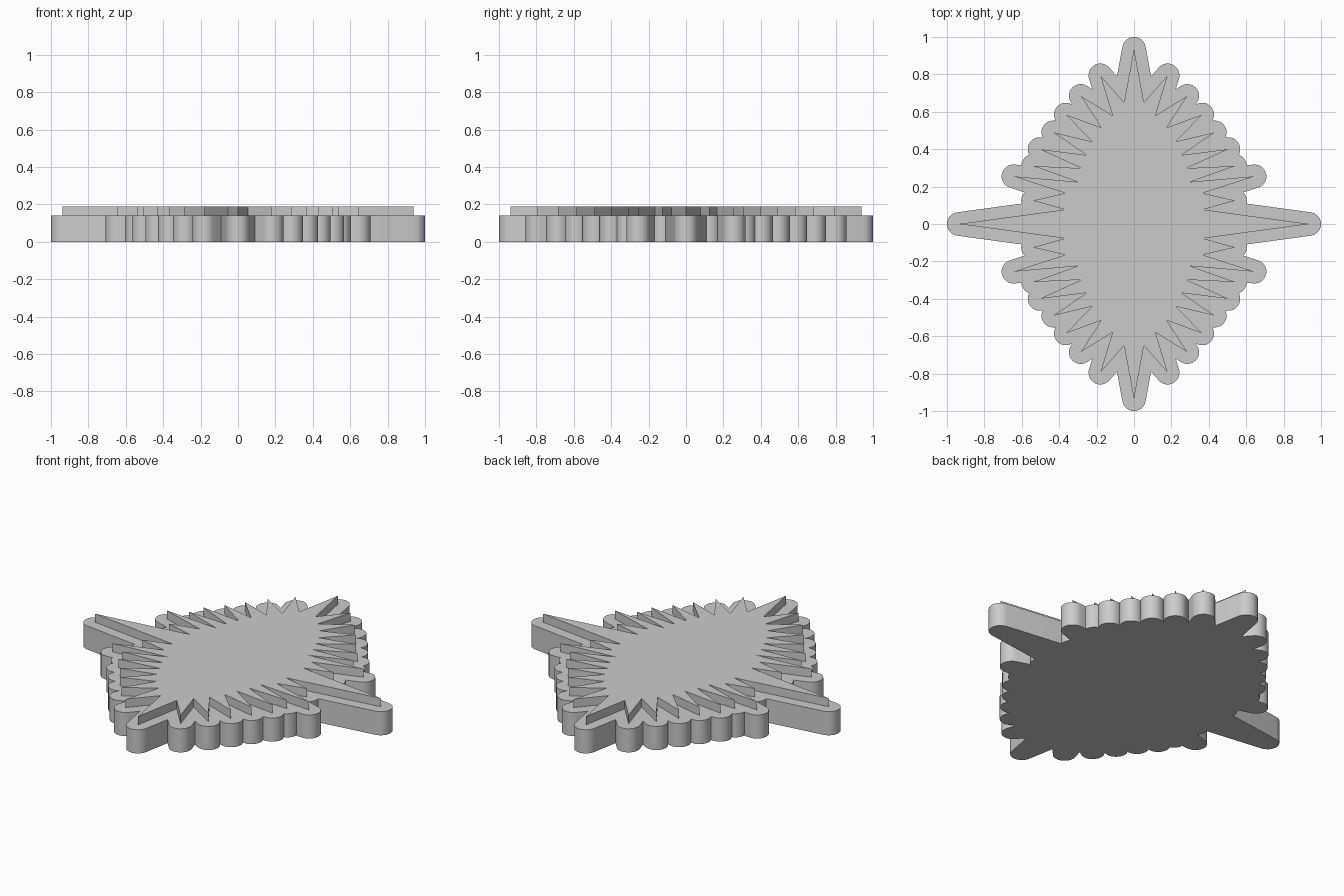
import bpy
import bmesh
import math
from mathutils import Vector
from mathutils.geometry import intersect_line_line_2d

if "Cube" in bpy.data.objects:
    bpy.data.objects.remove(bpy.data.objects["Cube"], do_unlink=True)

RIM = 0.063        # how far the base extends past the star
BASE_TOP = 0.14
STAR_TOP = 0.19
ARC_STEPS = 16

grey = bpy.data.materials.new("light grey")
grey.use_nodes = True
grey.diffuse_color = (0.6, 0.6, 0.6, 1)
grey.node_tree.nodes["Principled BSDF"].inputs["Base Color"].default_value = (0.6, 0.6, 0.6, 1)

# One quarter of the star, from the back point round to the left point
tips = [(0, .937), (.18, .795), (.285, .685), (.365, .585), (.432, .49),
        (.505, .40), (.54, .31), (.645, .255), (.54, .125), (.937, 0)]
valleys = [(.053, .65), (.115, .58), (.175, .515), (.222, .44), (.252, .368),
           (.28, .298), (.30, .225), (.368, .165), (.37, .077)]


def star_outline():
    quarter = [tips[0]]
    for valley, tip in zip(valleys, tips[1:]):
        quarter += [valley, tip]
    half = quarter + [(x, -y) for x, y in reversed(quarter[:-1])]
    ring = half + [(-x, y) for x, y in reversed(half[1:-1])]
    return [Vector(p) for p in ring]


def left_normal(a, b):
    d = (b - a).normalized()
    return Vector((-d.y, d.x))


def rounded_spike(a, tip, b):
    """Offset path around one spike: edge, round end, edge."""
    n1, n2 = left_normal(a, tip), left_normal(tip, b)
    start = math.atan2(n1.y, n1.x)
    sweep = (start - math.atan2(n2.y, n2.x)) % math.tau
    path = [a + n1 * RIM]
    for k in range(ARC_STEPS + 1):
        t = start - sweep * k / ARC_STEPS
        path.append(tip + RIM * Vector((math.cos(t), math.sin(t))))
    return path + [b + n2 * RIM]


def crossing(p, q):
    """First place where path p, after its tip, meets path q."""
    for i in range(len(p) // 2, len(p) - 1):
        hits = []
        for j in range(len(q) - 1):
            hit = intersect_line_line_2d(p[i], p[i + 1], q[j], q[j + 1])
            if hit:
                hits.append(((hit - p[i]).length, j, hit))
        if hits:
            _, j, hit = min(hits, key=lambda h: h[0])
            return i, j, hit
    return None


def rounded_outline(ring):
    """Trim neighbouring spike paths where they meet and join them."""
    count = len(ring)
    paths = [rounded_spike(ring[i - 1], ring[i], ring[(i + 1) % count])
             for i in range(0, count, 2)]
    n = len(paths)
    meets = [crossing(paths[i], paths[(i + 1) % n]) for i in range(n)]
    outline = []
    for i, path in enumerate(paths):
        before, after = meets[i - 1], meets[i]
        first = before[1] + 1 if before else 1
        last = after[0] if after else len(path) - 2
        outline += path[first:last + 1]
        if after:
            outline.append(after[2])
    return outline


def slab(name, outline, z0, z1):
    bm = bmesh.new()
    face = bm.faces.new([bm.verts.new((p.x, p.y, z0)) for p in outline])
    lifted = bmesh.ops.extrude_face_region(bm, geom=[face], use_keep_orig=True)
    top = [g for g in lifted["geom"] if isinstance(g, bmesh.types.BMVert)]
    bmesh.ops.translate(bm, verts=top, vec=(0, 0, z1 - z0))
    bmesh.ops.remove_doubles(bm, verts=bm.verts, dist=0.0001)
    bmesh.ops.recalc_face_normals(bm, faces=bm.faces)
    mesh = bpy.data.meshes.new(name)
    bm.to_mesh(mesh)
    bm.free()
    mesh.materials.append(grey)
    obj = bpy.data.objects.new(name, mesh)
    bpy.context.collection.objects.link(obj)
    return obj


# Rounded base plate and raised pointed star
ring = star_outline()
base = slab("rounded_base", rounded_outline(ring), 0, BASE_TOP)
slab("raised_star", ring, BASE_TOP, STAR_TOP)

# Smooth the round ends, keep the rims sharp
bpy.ops.object.select_all(action="DESELECT")
base.select_set(True)
bpy.context.view_layer.objects.active = base
bpy.ops.object.shade_smooth_by_angle(angle=math.radians(30))
